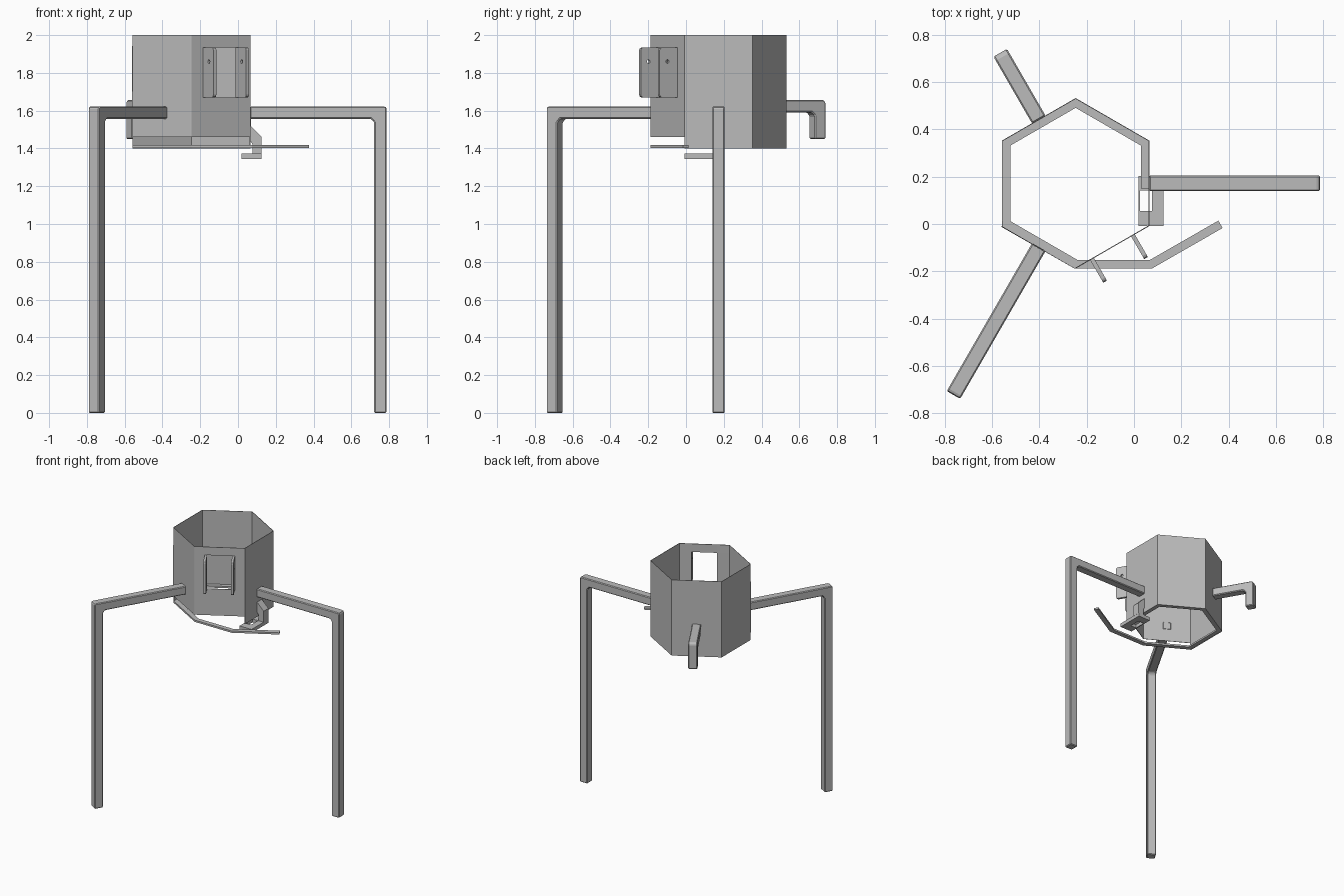
import bpy, bmesh, math
from mathutils import Matrix, Vector

if "Cube" in bpy.data.objects:
    bpy.data.objects.remove(bpy.data.objects["Cube"])

CX, CY, R = -0.247, 0.172, 0.361      # centre and circumradius of the hexagonal bin
AP = R * math.cos(math.pi / 6)        # centre to flat side

steel = bpy.data.materials.new("grey_steel")
steel.diffuse_color = (0.5, 0.5, 0.5, 1)
steel.use_nodes = True
steel.node_tree.nodes["Principled BSDF"].inputs["Base Color"].default_value = steel.diffuse_color


def finish(name, bm, matrix=None):
    if matrix:
        bm.transform(matrix)
    bmesh.ops.remove_doubles(bm, verts=bm.verts, dist=1e-5)
    bmesh.ops.recalc_face_normals(bm, faces=bm.faces)
    mesh = bpy.data.meshes.new(name)
    bm.to_mesh(mesh)
    bm.free()
    mesh.materials.append(steel)
    obj = bpy.data.objects.new(name, mesh)
    bpy.context.collection.objects.link(obj)
    return obj


def prism(name, pts, lo, hi, plane="xz", matrix=None):
    """Extrude a 2D outline from lo to hi along the remaining axis."""
    bm = bmesh.new()
    put = (lambda a, b, c: (a, c, b)) if plane == "xz" else (lambda a, b, c: (a, b, c))
    bottom = [bm.verts.new(put(a, b, lo)) for a, b in pts]
    top = [bm.verts.new(put(a, b, hi)) for a, b in pts]
    bm.faces.new(bottom)
    bm.faces.new(top[::-1])
    n = len(pts)
    for i in range(n):
        j = (i + 1) % n
        bm.faces.new((bottom[i], bottom[j], top[j], top[i]))
    return finish(name, bm, matrix)


def bevel(obj, width):
    m = obj.modifiers.new("edge_chamfer", 'BEVEL')
    m.width, m.segments, m.limit_method = width, 1, 'ANGLE'


def side_frame(deg):
    """Local x points out of the bin, local y runs along the side."""
    return Matrix.Translation((CX, CY, 0)) @ Matrix.Rotation(math.radians(deg), 4, 'Z')


def corner(deg, r=R):
    a = math.radians(deg)
    return Vector((CX + r * math.cos(a), CY + r * math.sin(a)))


# Bin walls: thin open hexagon, shorter on the two front sides, window at front right
bm = bmesh.new()
TOP, WIN = 2.0, (1.67, 1.935)
for normal in range(0, 360, 60):
    base = 1.46 if normal in (240, 300) else 1.40
    a, b = corner(normal - 30), corner(normal + 30)
    if normal == 300:
        us, zs = [0, 0.5 - 0.092 / R, 0.5 + 0.092 / R, 1], [base, *WIN, TOP]
    else:
        us, zs = [0, 1], [base, TOP]
    for i in range(len(us) - 1):
        for k in range(len(zs) - 1):
            if normal == 300 and (i, k) == (1, 1):
                continue
            p, q = a.lerp(b, us[i]), a.lerp(b, us[i + 1])
            bm.faces.new([bm.verts.new((v.x, v.y, z)) for v, z in
                          ((p, zs[k]), (q, zs[k]), (q, zs[k + 1]), (p, zs[k + 1]))])
walls = finish("bin_walls", bm)
solid = walls.modifiers.new("sheet", 'SOLIDIFY')
solid.thickness, solid.offset = 0.004, -1

# Bottom rim: flat strip around the bin whose front end swings open
W = 0.036
outer = [Vector((CX + AP, 0.15))] + [corner(d) for d in (30, 90, 150, 210, 270)]
outer += [Vector((0.075, CY - R)), Vector((0.375, -0.017))]
inner = []
for i, p in enumerate(outer):
    d1 = (p - outer[i - 1]).normalized() if i else None
    d2 = (outer[i + 1] - p).normalized() if i < len(outer) - 1 else None
    d1, d2 = d1 or d2, d2 or d1
    n1, n2 = Vector((-d1.y, d1.x)), Vector((-d2.y, d2.x))
    inner.append(p + (n1 + n2) * W / (1 + n1.dot(n2)))
prism("bottom_rim", outer + inner[::-1], 1.403, 1.417, "xy")

# Two long legs and the short rear hook, each an angled bar
HW = 0.033


def angled_bar(name, deg, reach, top, depth, foot, width, cut):
    pts = [(AP - 0.002, top), (reach - cut, top), (reach, top - cut), (reach, foot),
           (reach - width, foot), (reach - width, top - depth - 0.018),
           (reach - width - 0.018, top - depth), (AP - 0.002, top - depth)]
    bevel(prism(name, pts, -HW, HW, "xz", side_frame(deg)), 0.006)


angled_bar("right_leg", 0, 1.034, 1.622, 0.065, 0.0, 0.066, 0.008)
angled_bar("front_left_leg", 240, 1.034, 1.622, 0.065, 0.0, 0.066, 0.008)
angled_bar("rear_hook", 120, 0.638, 1.657, 0.066, 1.45, 0.066, 0.014)

# Window side flanges with a pin hole
for name, t in (("window_flange_left", -0.1), ("window_flange_right", 0.1)):
    z0, z1, end, c = WIN[0], WIN[1], AP + 0.11, 0.015
    pts = [(AP - 0.004, z0), (end - c, z0), (end - 0.3 * c, z0 + 0.3 * c), (end, z0 + c),
           (end, z1 - c), (end - 0.3 * c, z1 - 0.3 * c), (end - c, z1), (AP - 0.004, z1)]
    flange = prism(name, pts, t - 0.009, t + 0.009, "xz", side_frame(300))
    ring = [(AP + 0.062 + 0.01 * math.cos(k * math.pi / 6), 1.86 + 0.01 * math.sin(k * math.pi / 6))
            for k in range(12)]
    cutter = prism(name + "_hole_cutter", ring, t - 0.05, t + 0.05, "xz", side_frame(300))
    cutter.hide_render = True
    cutter.hide_viewport = True
    cut = flange.modifiers.new("pin_hole", 'BOOLEAN')
    cut.operation, cut.object = 'DIFFERENCE', cutter

# Latch arm under the right leg
prism("latch_arm", [(0.065, 1.56), (0.065, 1.44), (0.078, 1.42), (0.078, 1.37), (0.125, 1.37),
                    (0.125, 1.46), (0.068, 1.517), (0.068, 1.56)], 0.142, 0.202)

# Latch plate: small frame around a rectangular slot
bm = bmesh.new()
xs, ys = (0.018, 0.026, 0.076, 0.124), (-0.008, 0.055, 0.142, 0.204)
for i in range(3):
    for j in range(3):
        if (i, j) != (1, 1):
            bm.faces.new([bm.verts.new((x, y, 1.345)) for x, y in
                          ((xs[i], ys[j]), (xs[i + 1], ys[j]),
                           (xs[i + 1], ys[j + 1]), (xs[i], ys[j + 1]))])
plate = finish("latch_plate", bm)
for poly in plate.data.polygons:
    if poly.normal.z < 0:
        poly.flip()
solid = plate.modifiers.new("plate", 'SOLIDIFY')
solid.thickness, solid.offset = 0.028, 1
